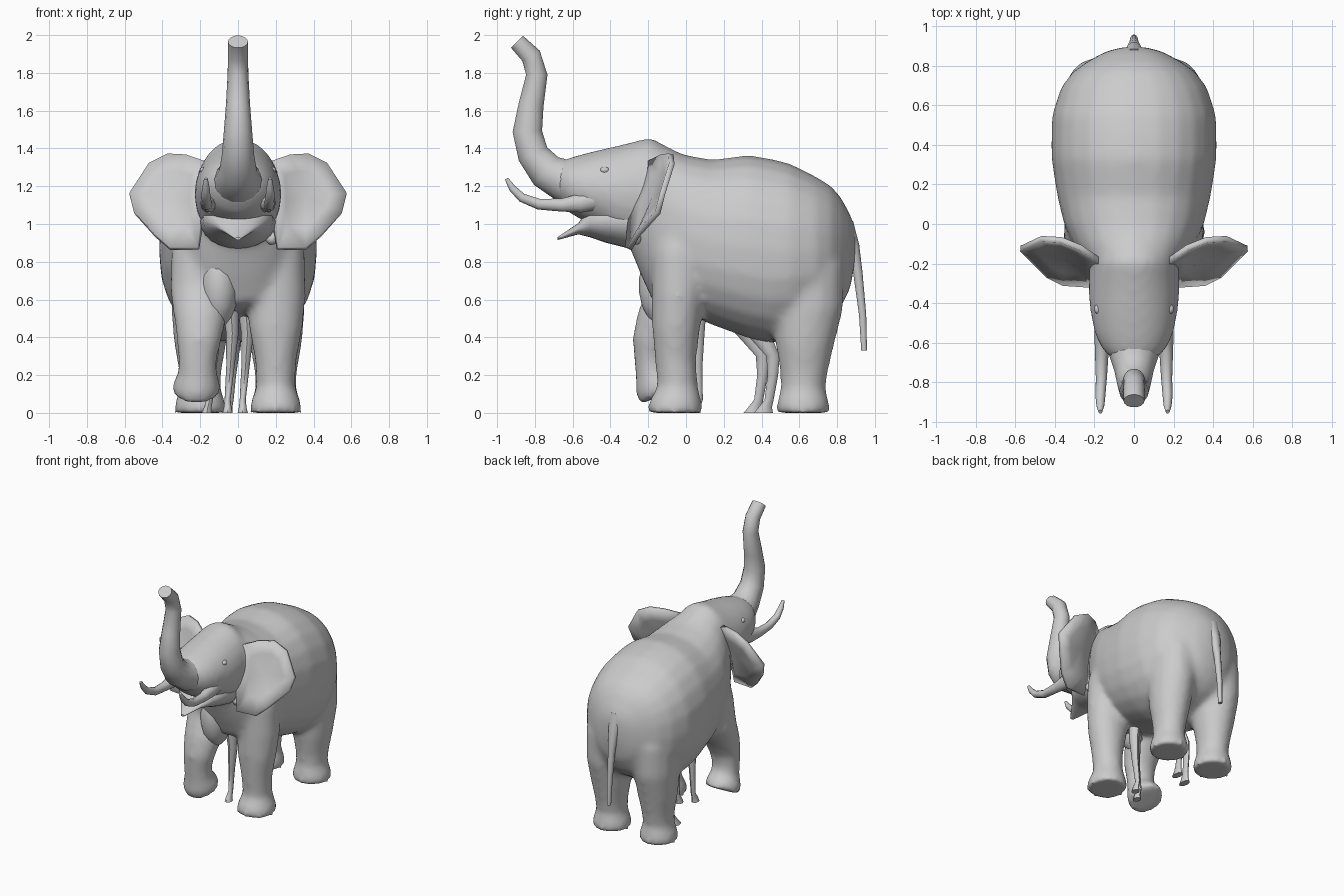
import bpy, bmesh, math
from mathutils import Vector


def finish(name, bm, angle=50):
    bmesh.ops.recalc_face_normals(bm, faces=bm.faces)
    me = bpy.data.meshes.new(name)
    bm.to_mesh(me)
    bm.free()
    for p in me.polygons:
        p.use_smooth = True
    me.set_sharp_from_angle(angle=math.radians(angle))
    ob = bpy.data.objects.new(name, me)
    bpy.context.collection.objects.link(ob)
    return ob


def loft(name, rings, axis=None, seg=16, power=2.0):
    """Rings are (x, y, z, half width in x, other half width)."""
    bm = bmesh.new()
    pts = [Vector(r[:3]) for r in rings]
    loops = []
    for i, (c, r) in enumerate(zip(pts, rings)):
        t = Vector(axis) if axis else pts[min(i + 1, len(pts) - 1)] - pts[max(i - 1, 0)]
        v = Vector((0, -t.z, t.y)).normalized()
        loop = []
        for k in range(seg):
            a = 2 * math.pi * k / seg
            ca, sa = math.cos(a), math.sin(a)
            u = math.copysign(abs(ca) ** (2 / power), ca)
            w = math.copysign(abs(sa) ** (2 / power), sa)
            loop.append(bm.verts.new(c + Vector((r[3] * u, 0, 0)) + v * r[4] * w))
        loops.append(loop)
    for a, b in zip(loops, loops[1:]):
        for k in range(seg):
            j = (k + 1) % seg
            bm.faces.new((a[k], a[j], b[j], b[k]))
    bm.faces.new(loops[0])
    bm.faces.new(loops[-1])
    return finish(name, bm)


def profile(name, rows, power=2.0, seg=24):
    """Rows along y: (y, bottom, top, half width)."""
    return loft(name, [(0, y, (b + t) / 2, w, (t - b) / 2) for y, b, t, w in rows],
                (0, 1, 0), seg, power)


def blob(name, loc, size):
    bm = bmesh.new()
    bmesh.ops.create_uvsphere(bm, u_segments=14, v_segments=9, radius=1)
    for v in bm.verts:
        v.co = Vector([c * s + l for c, s, l in zip(v.co, size, loc)])
    return finish(name, bm)


# Main mass, from rump to neck
flesh = [profile("torso", [
    (.895, .80, .98, .06), (.87, .66, 1.05, .15), (.82, .56, 1.14, .24),
    (.77, .50, 1.20, .31), (.69, .45, 1.25, .37), (.55, .385, 1.32, .415),
    (.45, .37, 1.345, .418), (.33, .395, 1.365, .418), (.14, .465, 1.34, .388),
    (0, .52, 1.365, .355), (-.10, .55, 1.40, .31), (-.17, .58, 1.42, .27),
    (-.23, .71, 1.40, .22), (-.30, .88, 1.38, .15)], 2.25)]

# Head and lower jaw
flesh.append(profile("head", [
    (-.02, 1.0, 1.37, .14), (-.10, .95, 1.41, .20), (-.19, .90, 1.46, .22),
    (-.28, .88, 1.435, .23), (-.36, .91, 1.415, .23), (-.45, .97, 1.395, .22),
    (-.55, 1.02, 1.37, .20), (-.62, 1.06, 1.35, .17), (-.68, 1.13, 1.325, .12)]))
profile("lower_jaw", [
    (-.22, .88, 1.15, .18), (-.30, .87, 1.15, .20), (-.42, .90, 1.14, .185),
    (-.51, .93, 1.09, .145), (-.57, .945, 1.005, .09), (-.68, .915, .93, .015)])

# Raised nose
loft("raised_trunk", [
    (0, -.52, 1.21, .15, .14), (0, -.65, 1.23, .13, .115), (0, -.74, 1.28, .10, .10),
    (0, -.81, 1.37, .085, .085), (0, -.84, 1.49, .075, .08), (0, -.82, 1.63, .064, .068),
    (0, -.79, 1.79, .055, .058), (0, -.82, 1.89, .053, .055), (0, -.895, 1.965, .053, .046)],
    seg=14)

for s, side in ((1, "left"), (-1, "right")):
    # Tusks
    loft("tusk_" + side, [
        (s * .15, -.40, 1.15, .05, .065), (s * .155, -.56, 1.11, .045, .052),
        (s * .163, -.66, 1.10, .034, .036), (s * .165, -.78, 1.105, .028, .03),
        (s * .17, -.87, 1.14, .025, .025), (s * .17, -.92, 1.19, .02, .02),
        (s * .17, -.95, 1.24, .01, .01)], seg=10)
    blob("eye_" + side, (s * .182, -.43, 1.285), (.02, .025, .018))

    # Cupped ears: root sits forward on the cheek, outer rim sweeps back
    rim = [(.17, -.19, 1.33), (.27, -.12, 1.365), (.37, -.08, 1.37), (.47, -.075, 1.32),
           (.575, -.125, 1.16), (.55, -.15, 1.06), (.44, -.26, .94), (.36, -.30, .87),
           (.21, -.31, .87), (.18, -.29, 1.08)]
    mid = Vector((.35, -.165, 1.14))
    bm = bmesh.new()
    outer = [bm.verts.new((s * x, y, z)) for x, y, z in rim]
    inner = []
    for p in rim:
        q = Vector(p).lerp(mid, .4) + Vector((0, .01, 0))
        inner.append(bm.verts.new((s * q.x, q.y, q.z)))
    cen = bm.verts.new((s * mid.x, mid.y, mid.z))
    for k in range(len(rim)):
        j = (k + 1) % len(rim)
        bm.faces.new((outer[k], outer[j], inner[j], inner[k]))
        bm.faces.new((inner[k], inner[j], cen))
    ear = finish("ear_" + side, bm, 60)
    sol = ear.modifiers.new("thickness", "SOLIDIFY")
    sol.thickness = .03
    sol.offset = 0

    # Hind legs
    flesh.append(loft("hind_leg_" + side, [
        (s * .20, .62, 0, .14, .143), (s * .20, .62, .05, .136, .14),
        (s * .20, .62, .13, .108, .118), (s * .20, .625, .22, .113, .128),
        (s * .20, .63, .36, .138, .155), (s * .20, .645, .55, .155, .188),
        (s * .195, .65, .78, .155, .19), (s * .16, .60, 1.0, .12, .15)], (0, 0, 1)))

# Standing front leg
flesh.append(loft("front_leg_standing", [
    (.20, -.057, 0, .142, .147), (.20, -.057, .05, .136, .144), (.20, -.045, .14, .103, .108),
    (.20, -.055, .28, .111, .11), (.20, -.052, .45, .143, .128), (.205, -.04, .62, .155, .142),
    (.20, -.03, .85, .155, .155), (.17, -.02, 1.05, .13, .13)], (0, 0, 1)))

# Lifted front leg
flesh.append(loft("front_leg_lifted", [
    (-.17, -.02, 1.05, .13, .13), (-.20, -.03, .85, .155, .15), (-.205, -.07, .64, .155, .135),
    (-.20, -.15, .49, .138, .115), (-.205, -.185, .38, .118, .1),
    (-.215, -.185, .28, .103, .09), (-.215, -.175, .215, .103, .095),
    (-.22, -.15, .15, .127, .127), (-.22, -.125, .10, .127, .13)]))

# Blend torso, head and legs into one skin
bm = bmesh.new()
for ob in flesh:
    bm.from_mesh(ob.data)
    bpy.data.objects.remove(ob)
skin = finish("body_with_legs", bm)
rem = skin.modifiers.new("blend", "REMESH")
rem.mode = 'VOXEL'
rem.voxel_size = .02
rem.use_smooth_shade = True
smo = skin.modifiers.new("soften", "SMOOTH")
smo.factor = .5
smo.iterations = 12

# Tail
loft("tail", [(0, .84, 1.0, .06, .05), (0, .885, .88, .04, .035), (0, .91, .74, .026, .026),
              (0, .935, .52, .02, .02), (0, .943, .33, .014, .016)], seg=10)

# Small slender animal standing under the belly: chest, muzzle and legs
blob("small_chest", (-.10, -.12, .675), (.105, .13, .22))
blob("small_muzzle", (.18, -.265, .925), (.035, .03, .035))
for n, (x, dy) in enumerate(((.04, .06), (-.04, -.02))):
    loft("small_front_leg_%d" % n, [
        (x, dy, .58, .045, .05), (x + .01, dy, .42, .033, .038), (x, dy, .25, .022, .027),
        (x - .015, dy + .01, .07, .016, .019), (x - .015, dy - .01, .03, .02, .027),
        (x - .015, dy - .015, 0, .027, .033)], (0, 0, 1), 8)
for n, (x, dy) in enumerate(((-.03, .055), (-.14, 0))):
    loft("small_hind_leg_%d" % n, [
        (x, .28 + dy, .50, .05, .09), (x + .01, .34 + dy, .40, .035, .06),
        (x + .01, .405 + dy, .30, .025, .035), (x, .405 + dy, .2, .02, .028),
        (x - .01, .385 + dy, .07, .017, .024), (x - .02, .365 + dy, .03, .02, .035),
        (x - .025, .355 + dy, 0, .027, .05)], (0, 0, 1), 8)
